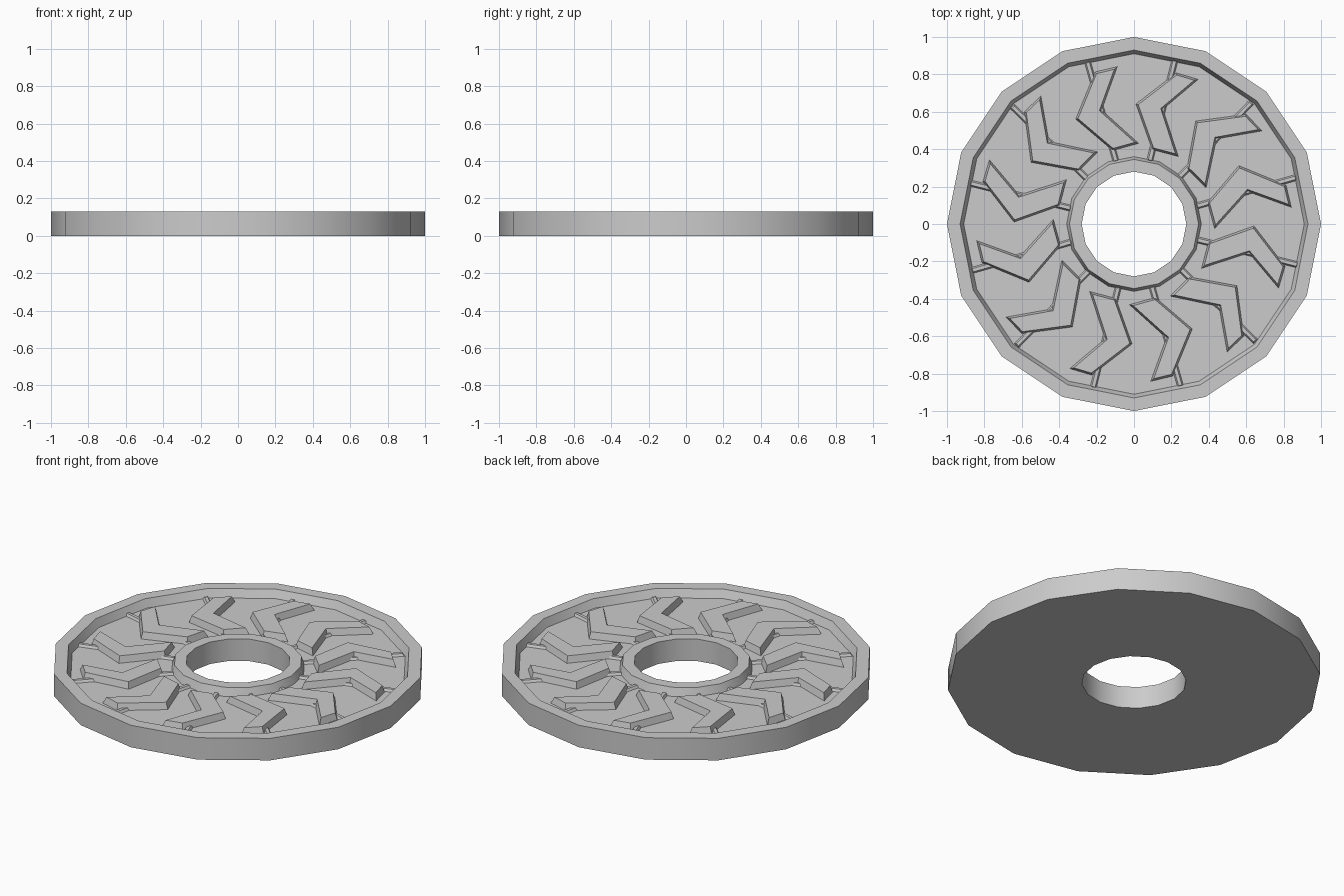
import bpy, bmesh, math
from mathutils import Matrix, Vector

cube = bpy.data.objects.get("Cube")
if cube:
    bpy.data.objects.remove(cube, do_unlink=True)

SIDES, VANES = 16, 12
HEIGHT, FLOOR = 0.13, 0.083

grey = bpy.data.materials.new("cast_grey")
grey.use_nodes = True
grey.diffuse_color = (0.6, 0.6, 0.6, 1)
grey.node_tree.nodes["Principled BSDF"].inputs["Base Color"].default_value = (0.6, 0.6, 0.6, 1)


def finish(name, bm):
    bmesh.ops.recalc_face_normals(bm, faces=bm.faces)
    mesh = bpy.data.meshes.new(name)
    bm.to_mesh(mesh)
    bm.free()
    mesh.materials.append(grey)
    obj = bpy.data.objects.new(name, mesh)
    bpy.context.collection.objects.link(obj)
    bpy.ops.object.select_all(action="DESELECT")
    obj.select_set(True)
    bpy.context.view_layer.objects.active = obj
    bpy.ops.object.shade_smooth_by_angle(angle=math.radians(30))
    return obj


def inset_outline(points, d):
    """Move each corner of a counter-clockwise outline inwards by d."""
    result = []
    for i, p in enumerate(points):
        a = (p - points[i - 1]).normalized()
        b = (points[(i + 1) % len(points)] - p).normalized()
        na, nb = Vector((-a.y, a.x)), Vector((-b.y, b.x))
        result.append(p + (na + nb) * d / (1 + na.dot(nb)))
    return result


def add_pad(bm, outline, z0, z1, slope, turn):
    """Add a raised block with sloping sides, turned about the axle."""
    rows = [[bm.verts.new(turn @ p.to_3d() + Vector((0, 0, z))) for p in pts]
            for pts, z in ((outline, z0), (inset_outline(outline, slope), z1))]
    bm.faces.new(rows[0])
    bm.faces.new(rows[1])
    n = len(outline)
    for i in range(n):
        j = (i + 1) % n
        bm.faces.new((rows[0][i], rows[0][j], rows[1][j], rows[1][i]))


# Disc body: closed cross-section swept round the axle, with recess and hole
profile = [(0.28, 0), (1, 0), (1, HEIGHT), (0.93, HEIGHT), (0.91, FLOOR),
           (0.36, FLOOR), (0.345, HEIGHT), (0.28, HEIGHT)]
bm = bmesh.new()
rings = []
for k in range(SIDES):
    a = math.tau * k / SIDES
    rings.append([bm.verts.new((r * math.cos(a), r * math.sin(a), z)) for r, z in profile])
for k in range(SIDES):
    r, s = rings[k], rings[(k + 1) % SIDES]
    for i in range(len(profile)):
        j = (i + 1) % len(profile)
        bm.faces.new((r[i], s[i], s[j], r[j]))
finish("wheel_disc", bm)

# Chevron vanes and the low radial ribs running beneath them
chevron = [Vector(p) for p in ((-0.085, 0.845), (-0.21, 0.815), (-0.315, 0.56),
                               (-0.115, 0.39), (0.03, 0.43), (-0.17, 0.61))]
rib = [Vector(p) for p in ((0.34, -0.022), (0.91, -0.022), (0.91, 0.022), (0.34, 0.022))]
vanes, ribs = bmesh.new(), bmesh.new()
for k in range(VANES):
    turn = Matrix.Rotation(math.tau * k / VANES, 3, "Z")
    add_pad(vanes, chevron, FLOOR - 0.01, 0.122, 0.013, turn)
    add_pad(ribs, rib, FLOOR - 0.01, FLOOR + 0.014, 0.013,
            turn @ Matrix.Rotation(math.radians(16), 3, "Z"))
finish("chevron_vanes", vanes)
finish("radial_ribs", ribs)
